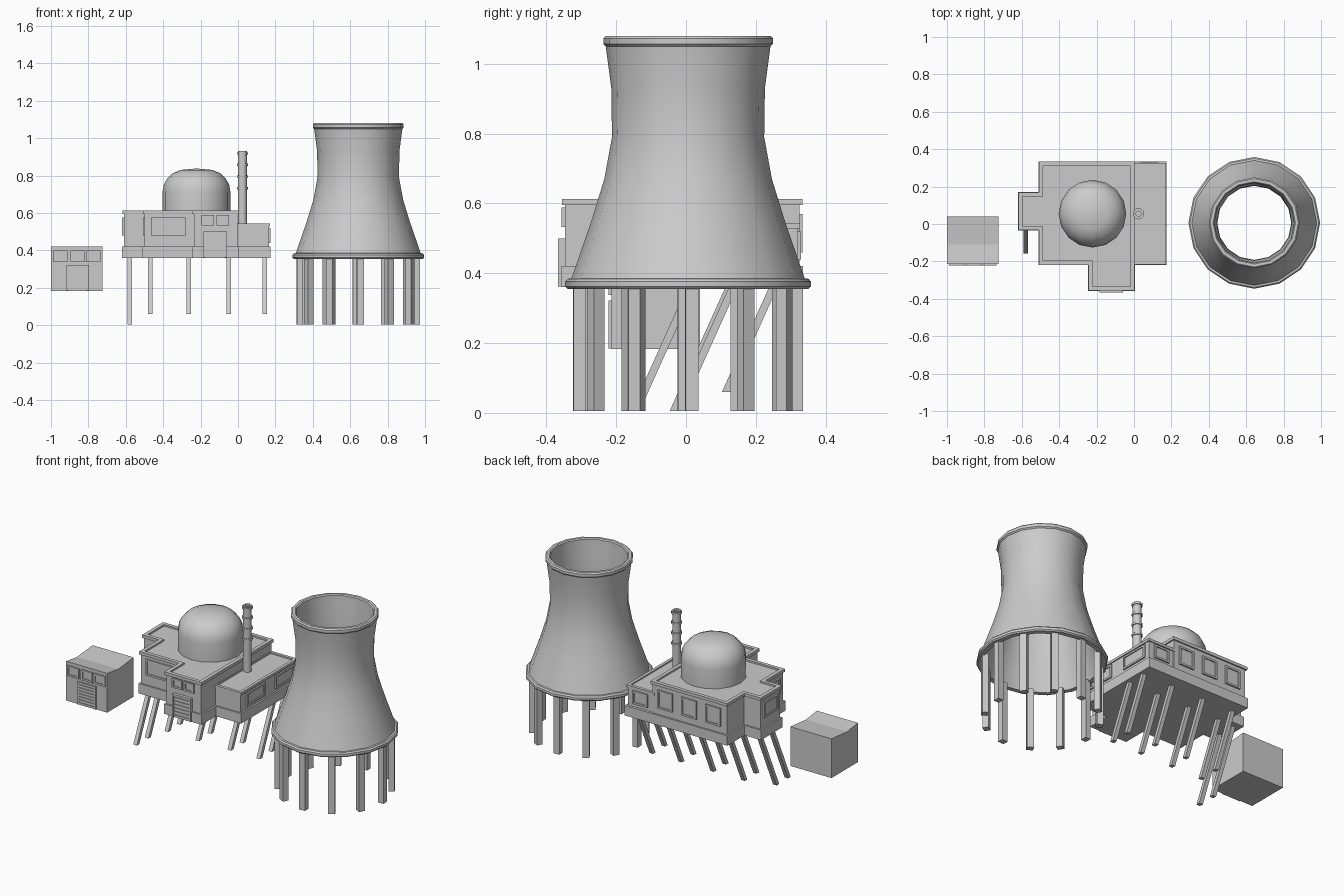
import bpy, bmesh, math
from mathutils import Vector, Matrix

if "Cube" in bpy.data.objects:
    bpy.data.objects.remove(bpy.data.objects["Cube"])


def finish(name, bm, smooth=False):
    bmesh.ops.recalc_face_normals(bm, faces=bm.faces[:])
    me = bpy.data.meshes.new(name)
    bm.to_mesh(me)
    bm.free()
    ob = bpy.data.objects.new(name, me)
    bpy.context.collection.objects.link(ob)
    if smooth:
        bpy.ops.object.select_all(action='DESELECT')
        ob.select_set(True)
        bpy.context.view_layer.objects.active = ob
        bpy.ops.object.shade_smooth_by_angle(angle=math.radians(35))
    return ob


def add_box(bm, lo, hi):
    lo, hi = Vector(lo), Vector(hi)
    m = Matrix.Translation((lo + hi) / 2) @ Matrix.Diagonal((*(hi - lo), 1))
    bmesh.ops.create_cube(bm, size=1, matrix=m)


def lathe(name, profile, centre, sides, closed=True):
    bm = bmesh.new()
    rings = []
    for r, z in profile:
        if r == 0:
            rings.append([bm.verts.new((*centre, z))] * sides)
        else:
            rings.append([bm.verts.new((centre[0] + r * math.cos(2 * math.pi * i / sides),
                                        centre[1] + r * math.sin(2 * math.pi * i / sides), z))
                          for i in range(sides)])
    pairs = list(zip(rings, rings[1:])) + ([(rings[-1], rings[0])] if closed else [])
    for a, b in pairs:
        for i in range(sides):
            j = (i + 1) % sides
            bm.faces.new(dict.fromkeys((a[i], a[j], b[j], b[i])))
    return finish(name, bm, True)


def offset(poly, d):
    """Move every side of a counter-clockwise right-angled outline outward by d."""
    out = []
    for i, p in enumerate(poly):
        p = Vector(p)
        e1 = (p - Vector(poly[i - 1])).normalized()
        e2 = (Vector(poly[(i + 1) % len(poly)]) - p).normalized()
        out.append(p + d * (Vector((e1.y, -e1.x)) + Vector((e2.y, -e2.x))))
    return out


def prism(name, poly, z0, z1, rim=0, drop=0):
    """Extruded outline; with rim set, the top is recessed inside a parapet."""
    bm = bmesh.new()
    loops = [(poly, z0), (poly, z1)]
    if rim:
        inner = offset(poly, -rim)
        loops += [(inner, z1), (inner, z1 - drop)]
    rings = [[bm.verts.new((x, y, z)) for x, y in pts] for pts, z in loops]
    n = len(poly)
    for a, b in zip(rings, rings[1:]):
        for i in range(n):
            j = (i + 1) % n
            bm.faces.new((a[i], a[j], b[j], b[i]))
    bm.faces.new(rings[0])
    bm.faces.new(rings[-1])
    return finish(name, bm)


def facade(name, face, at, u0, u1, z0, z1, slats=0):
    """Framed window, or slatted door, lying on a wall that faces +-x or +-y."""
    bm = bmesh.new()
    sign = 1 if face[0] == '+' else -1

    def slab(a, b, c, d, depth):
        w = sorted((at - sign * 0.004, at + sign * depth))
        if face[1] == 'x':
            add_box(bm, (w[0], a, c), (w[1], b, d))
        else:
            add_box(bm, (a, w[0], c), (b, w[1], d))

    t = 0.011
    slab(u0, u1, z0, z1, 0.003)
    slab(u0, u0 + t, z0, z1, 0.009)
    slab(u1 - t, u1, z0, z1, 0.009)
    slab(u0 + t, u1 - t, z1 - t, z1, 0.009)
    if slats:
        h = (z1 - t - z0) / slats
        for i in range(slats):
            slab(u0 + t, u1 - t, z0 + i * h, z0 + (i + 0.7) * h, 0.007)
    else:
        slab(u0 + t, u1 - t, z0, z0 + t, 0.009)
    return finish(name, bm)


# Cooling tower: open shell with a rolled rim at both ends
TC = (0.643, 0.006)
lathe("cooling_tower", [
    (0.318, 0.355), (0.345, 0.355), (0.352, 0.362), (0.352, 0.376), (0.345, 0.384),
    (0.334, 0.385), (0.277, 0.55), (0.24, 0.67), (0.218, 0.79), (0.22, 0.93),
    (0.236, 1.05), (0.243, 1.057), (0.243, 1.073), (0.236, 1.08), (0.22, 1.08),
    (0.214, 1.074), (0.213, 1.05), (0.201, 0.93), (0.198, 0.79), (0.221, 0.67),
    (0.258, 0.55)], TC, 16)

# Ring of upright tower legs
bm = bmesh.new()
for i in range(12):
    rot = Matrix.Rotation(math.radians(30 * i + 2), 4, 'Z')
    m = Matrix.Translation((*TC, 0.185)) @ rot @ Matrix.Translation((0.312, 0, 0)) \
        @ Matrix.Diagonal((0.034, 0.038, 0.36, 1))
    bmesh.ops.create_cube(bm, size=1, matrix=m)
finish("tower_legs", bm)

# Main building: plinth, tall block with wings, lower annex, parapet roofs
left = [(-0.5, 0.325), (-0.5, 0.16), (-0.61, 0.16), (-0.61, -0.025),
        (-0.5, -0.025), (-0.5, -0.21), (-0.235, -0.21), (-0.235, -0.347), (-0.004, -0.347)]
tall = left + [(-0.004, 0.325)]
whole = left + [(-0.004, -0.21), (0.165, -0.21), (0.165, 0.325)]
annex = [(-0.01, -0.21), (0.165, -0.21), (0.165, 0.32), (-0.01, 0.32)]
prism("plinth", offset(whole, 0.01), 0.36, 0.42)
prism("main_walls", tall, 0.41, 0.598)
prism("main_roof", offset(tall, 0.008), 0.595, 0.613, 0.022, 0.01)
prism("annex_walls", annex, 0.41, 0.53)
prism("annex_roof", offset(annex, 0.006), 0.528, 0.543, 0.018, 0.008)

# Windows and door of the main building
facade("front_window", '-y', -0.21, -0.465, -0.28, 0.48, 0.577)
for u in (-0.195, -0.115):
    facade("front_wing_window", '-y', -0.347, u, u + 0.066, 0.532, 0.588)
facade("front_wing_door", '-y', -0.357, -0.185, -0.06, 0.362, 0.5, 6)
bm = bmesh.new()
add_box(bm, (-0.185, -0.357, 0.415), (-0.06, -0.34, 0.5))
finish("door_surround", bm)
for u in (-0.46, -0.3, -0.14):
    facade("back_window", '+y', 0.325, u, u + 0.1, 0.46, 0.57)
facade("annex_back_window", '+y', 0.32, 0.03, 0.13, 0.44, 0.52)
for u in (-0.16, 0.115):
    facade("annex_side_window", '+x', 0.165, u, u + 0.175, 0.44, 0.52)
facade("left_wing_window", '-x', -0.61, 0.0, 0.135, 0.48, 0.575)
facade("left_side_window", '-x', -0.5, -0.18, -0.06, 0.48, 0.575)

# Reactor dome
lathe("dome", [(0, 0.6), (0.181, 0.6), (0.181, 0.715), (0.175, 0.75), (0.158, 0.782),
               (0.128, 0.812), (0.085, 0.83), (0, 0.838)], (-0.222, 0.055), 16, False)

# Chimney with collars and an open mouth
CC = (0.024, 0.055)
lathe("chimney", [(0, 0.53), (0.024, 0.53), (0.024, 0.93), (0.014, 0.93),
                  (0.014, 0.87), (0, 0.87)], CC, 12, False)
for z in (0.732, 0.795, 0.858, 0.918):
    lathe("chimney_collar", [(0.02, z - 0.006), (0.03, z - 0.006),
                             (0.03, z + 0.006), (0.02, z + 0.006)], CC, 12)

# Slanted legs under the main building
bm = bmesh.new()
legs = [(-0.578, y, 0.005) for y in (-0.145, -0.035)]
legs += [(x, y, 0.06) for x in (-0.47, -0.264, -0.05, 0.143) for y in (0.0, 0.115)]
for x, y, z in legs:
    start = bm.verts[:]
    add_box(bm, (x - 0.012, y - 0.012, z), (x + 0.012, y + 0.012, 0.365))
    for v in bm.verts:
        if v not in start and v.co.z > 0.3:
            v.co.y += (0.365 - z) * 0.45
finish("building_legs", bm)

# Small outbuilding with a shallow valley roof
bm = bmesh.new()
add_box(bm, (-1.0, -0.213, 0.183), (-0.725, 0.04, 0.42))
top = [e for e in bm.edges if all(v.co.z > 0.4 for v in e.verts)
       and abs(e.verts[0].co.y - e.verts[1].co.y) > 0.1]
bot = [e for e in bm.edges if all(v.co.z < 0.2 for v in e.verts)
       and abs(e.verts[0].co.y - e.verts[1].co.y) > 0.1]
cut = bmesh.ops.bisect_plane(bm, geom=bm.verts[:] + bm.edges[:] + bm.faces[:],
                             plane_co=(0, -0.11, 0), plane_no=(0, 1, 0))
for v in cut["geom_cut"]:
    if isinstance(v, bmesh.types.BMVert) and v.co.z > 0.4:
        v.co.z -= 0.014
finish("outbuilding", bm)
for u in (-0.988, -0.896, -0.812):
    facade("outbuilding_window", '-y', -0.213, u, u + 0.077, 0.338, 0.4)
facade("outbuilding_door", '-y', -0.213, -0.918, -0.797, 0.185, 0.322, 7)
